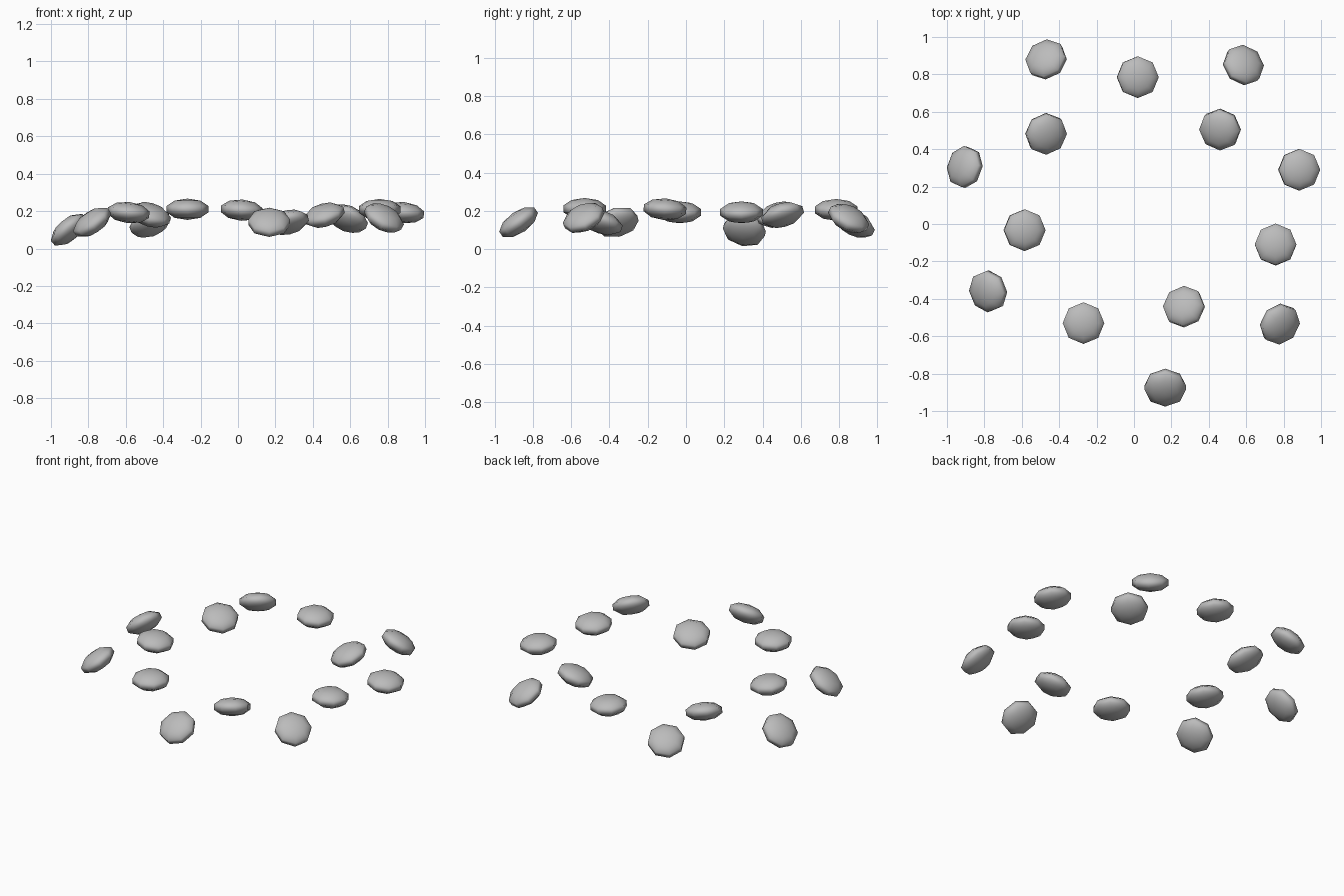
import bpy, math
from mathutils import Vector

cube = bpy.data.objects.get("Cube")
if cube:
    bpy.data.objects.remove(cube, do_unlink=True)

stone = bpy.data.materials.new("grey_stone")
stone.use_nodes = True
stone.diffuse_color = (0.5, 0.5, 0.5, 1)
stone.node_tree.nodes["Principled BSDF"].inputs["Base Color"].default_value = (0.5, 0.5, 0.5, 1)

RADIUS, HALF_THICKNESS = 0.117, 0.057


def pebble(name, x, y, z, tilt=0, heading=0):
    """Flattened eight-sided ball, its top leaning by tilt towards heading (degrees)."""
    bpy.ops.mesh.primitive_uv_sphere_add(segments=8, ring_count=5, radius=1, location=(x, y, z))
    ob = bpy.context.object
    ob.name = name
    ob.scale = (RADIUS, RADIUS, HALF_THICKNESS)
    t, h = math.radians(tilt), math.radians(heading)
    up = Vector((math.sin(t) * math.cos(h), math.sin(t) * math.sin(h), math.cos(t)))
    ob.rotation_euler = Vector((0, 0, 1)).rotation_difference(up).to_euler()
    ob.data.materials.append(stone)
    bpy.ops.object.shade_smooth()


# Outer pebbles lean away from the middle
pebble("outer_pebble_back_right", -0.47, 0.88, 0.135, 33, 125)
pebble("outer_pebble_back_left", 0.585, 0.85, 0.16, 33, 50)
pebble("outer_pebble_right", -0.905, 0.305, 0.10, 42, 165)
pebble("outer_pebble_front_right", -0.78, -0.36, 0.14, 36, 200)
pebble("outer_pebble_front_left", 0.78, -0.535, 0.163, 35, 320)
pebble("outer_pebble_front", 0.167, -0.875, 0.14, 35, 270)

# Crest pebbles lie almost flat
pebble("crest_pebble_back", 0.02, 0.785, 0.205, 4, 0)
pebble("crest_pebble_left", 0.883, 0.29, 0.192, 6, 0)
pebble("crest_pebble_front_left", 0.757, -0.11, 0.208, 4, 90)
pebble("crest_pebble_front_right", -0.27, -0.53, 0.21)
pebble("crest_pebble_right", -0.585, -0.033, 0.192, 6, 0)

# Inner pebbles lean towards the middle
pebble("inner_pebble_back_right", -0.47, 0.482, 0.18, 23, 315)
pebble("inner_pebble_back_left", 0.46, 0.505, 0.178, 22, 225)
pebble("inner_pebble_front_left", 0.267, -0.442, 0.14, 22, 125)
